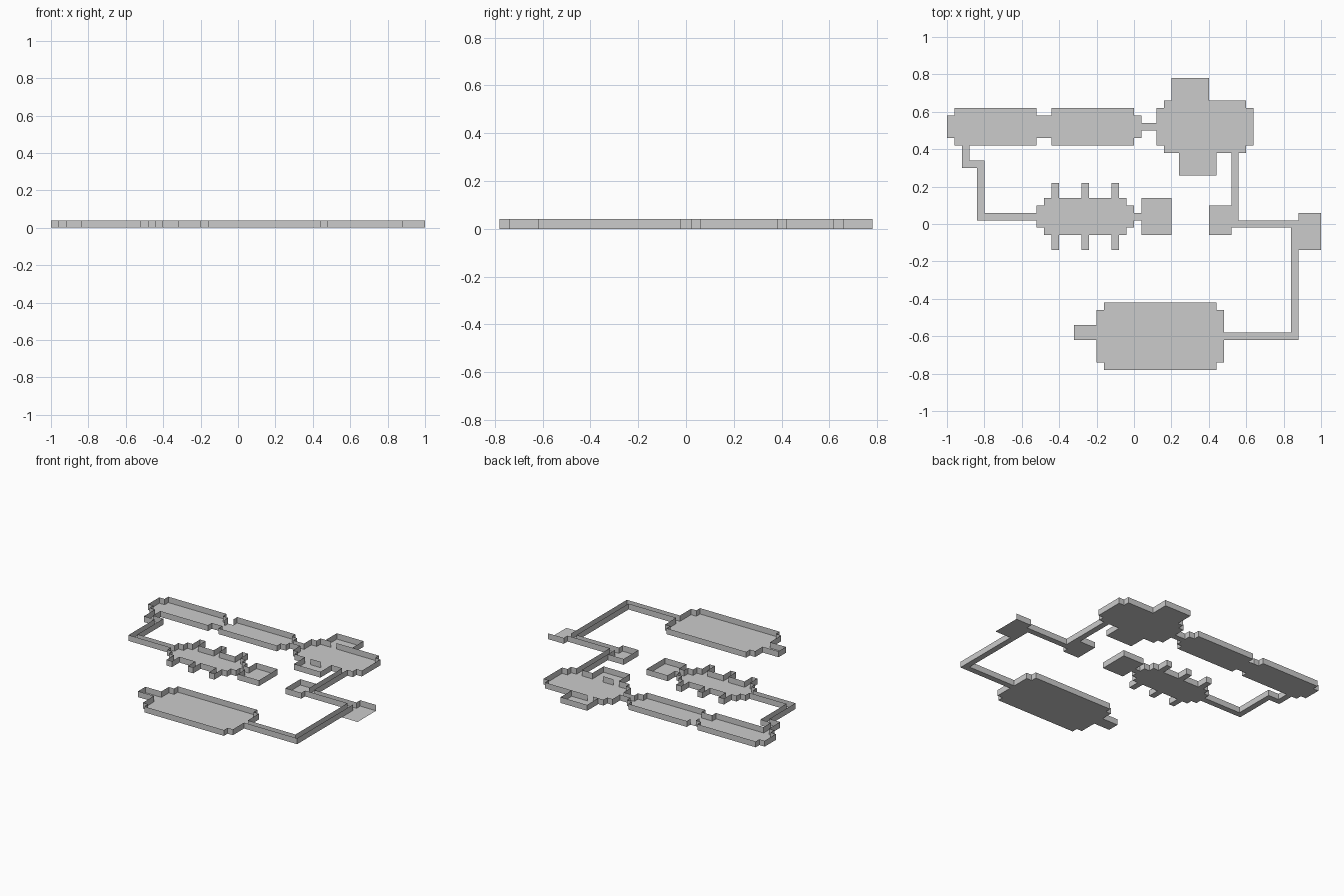
import bpy, bmesh, math

if "Cube" in bpy.data.objects:
    bpy.data.objects.remove(bpy.data.objects["Cube"])

S, H = 0.04, 0.04          # grid cell and wall height
X0, Y0 = -1.0, -0.78       # corner of the plan


def ix(x):
    return round((x - X0) / S)


def iy(y):
    return round((y - Y0) / S)


# Plan areas: x0, x1, y0, y1
rooms = [
    # north-west halls and their link
    (-.96, -.52, .42, .62), (-1, -.48, .46, .58), (-.48, -.44, .46, .58),
    (-.44, 0, .42, .62), (0, .04, .46, .58), (.04, .12, .50, .54),
    # north-east hall with two side rooms
    (.12, .64, .42, .62), (.16, .60, .38, .66), (.20, .40, .66, .78), (.24, .44, .26, .38),
    # alcove hall and end room
    (-.52, 0, -.02, .10), (-.48, -.04, -.06, .14), (0, .04, .02, .06), (.04, .20, -.06, .14),
    # small rooms
    (.40, .52, -.06, .10), (.88, 1, -.14, .06),
    # south hall
    (-.20, .48, -.74, -.46), (-.16, .44, -.78, -.42), (-.32, -.20, -.62, -.54),
]
for x in (-.44, -.28, -.12):           # narrow alcoves
    rooms.append((x, x + S, -.14, .22))
corridors = [
    (-.92, -.88, .30, .42), (-.92, -.80, .30, .34), (-.84, -.80, .02, .34), (-.84, -.52, .02, .06),
    (.52, .56, -.02, .38), (.52, .88, -.02, .02), (.84, .88, -.62, .02), (.48, .88, -.62, -.58),
]

cells = set()
for a, b, c, d in rooms + corridors:
    cells |= {(i, j) for i in range(ix(a), ix(b)) for j in range(iy(c), iy(d))}


def span(x0, y0, x1, y1):
    """Unit grid edges along an axis-aligned line."""
    a, b, c, d = ix(x0), iy(y0), ix(x1), iy(y1)
    if a == c:
        return {((a, j), (a, j + 1)) for j in range(b, d)}
    return {((i, b), (i + 1, b)) for i in range(a, c)}


# Outer walls follow the edge of the plan
walls = set()
for i, j in cells:
    for di, dj, e in ((-1, 0, ((i, j), (i, j + 1))), (1, 0, ((i + 1, j), (i + 1, j + 1))),
                      (0, -1, ((i, j), (i + 1, j))), (0, 1, ((i, j + 1), (i + 1, j + 1)))):
        if (i + di, j + dj) not in cells:
            walls.add(e)

# Inner partitions
for s in ((-.48, .54, -.48, .58), (.20, .66, .24, .66), (.28, .66, .40, .66),
          (.28, .38, .36, .38), (.52, .02, .52, .10), (.88, -.14, .88, -.02)):
    walls |= span(*s)
# Open sides
for s in ((1, -.14, 1, .06), (.88, -.14, 1, -.14), (-.48, .58, -.44, .58)):
    walls -= span(*s)


def build(name, faces):
    bm = bmesh.new()
    for pts in faces:
        bm.faces.new([bm.verts.new(p) for p in pts])
    bmesh.ops.remove_doubles(bm, verts=bm.verts, dist=1e-4)
    bmesh.ops.dissolve_limit(bm, angle_limit=math.radians(1), verts=bm.verts, edges=bm.edges)
    me = bpy.data.meshes.new(name)
    bm.to_mesh(me)
    bm.free()
    ob = bpy.data.objects.new(name, me)
    bpy.context.collection.objects.link(ob)


def p(i, j, z=0):
    return (X0 + i * S, Y0 + j * S, z)


def wall_face(e):
    (a, b), (c, d) = e
    f = [p(a, b), p(c, d), p(c, d, H), p(a, b, H)]
    # turn each wall to face the floor it encloses
    inside = (a, b) in cells if a == c else (a, b - 1) in cells
    return f[::-1] if inside else f


build("floor", [[p(i, j), p(i + 1, j), p(i + 1, j + 1), p(i, j + 1)] for i, j in sorted(cells)])
build("walls", [wall_face(e) for e in sorted(walls)])
